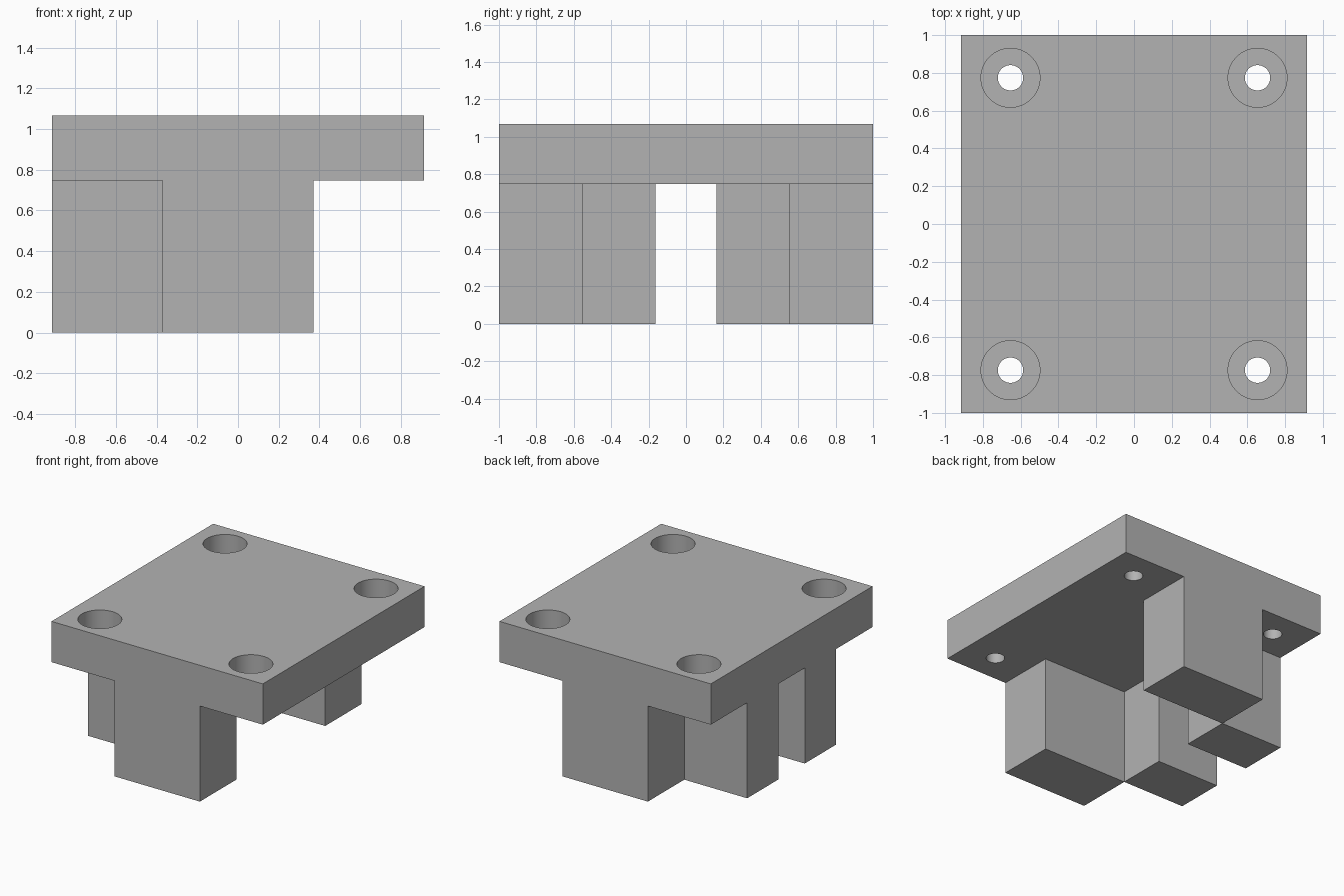
import bpy
import bmesh
import math
from mathutils import Matrix, Vector

if "Cube" in bpy.data.objects:
    bpy.data.objects.remove(bpy.data.objects["Cube"], do_unlink=True)

HALF_X, HALF_Y = 0.915, 1.0
LEG_H, TOP = 0.748, 1.067
LEG_X, LEG_Y, GAP_Y = 0.37, 0.55, 0.162
HOLE_X, HOLE_Y = 0.654, 0.774
BORE_R, SCREW_R, BORE_DEPTH = 0.156, 0.067, 0.2

grey = bpy.data.materials.new("plain grey")
grey.use_nodes = True
colour = (0.45, 0.45, 0.45, 1)
grey.diffuse_color = colour
grey.node_tree.nodes["Principled BSDF"].inputs["Base Color"].default_value = colour


def add_object(name, bm):
    mesh = bpy.data.meshes.new(name)
    bm.to_mesh(mesh)
    bm.free()
    mesh.materials.append(grey)
    obj = bpy.data.objects.new(name, mesh)
    bpy.context.collection.objects.link(obj)
    return obj


# Flat top plate
bm = bmesh.new()
size = Matrix.Diagonal((2 * HALF_X, 2 * HALF_Y, TOP - LEG_H, 1))
bmesh.ops.create_cube(bm, size=1, matrix=Matrix.Translation((0, 0, (TOP + LEG_H) / 2)) @ size)

# Score the underside along the leg outlines
cuts = [(0, d) for d in (-LEG_X, LEG_X)]
cuts += [(1, d) for d in (-LEG_Y, -GAP_Y, GAP_Y, LEG_Y)]
for axis, d in cuts:
    normal = Vector((0, 0, 0))
    normal[axis] = 1
    bmesh.ops.bisect_plane(bm, geom=bm.verts[:] + bm.edges[:] + bm.faces[:],
                           plane_co=normal * d, plane_no=normal)


def is_leg(face):
    c = face.calc_center_median()
    if face.normal.z > -0.9:
        return False
    end_leg = abs(c.x) < LEG_X and abs(c.y) > LEG_Y
    side_leg = c.x < -LEG_X and GAP_Y < abs(c.y) < LEG_Y
    return end_leg or side_leg


# Pull the two end legs and two side legs down to the floor
bm.normal_update()
for face in [f for f in bm.faces if is_leg(f)]:
    leg = bmesh.ops.extrude_face_region(bm, geom=[face])["geom"]
    bmesh.ops.translate(bm, verts=[v for v in leg if isinstance(v, bmesh.types.BMVert)],
                        vec=(0, 0, -LEG_H))
    if face.is_valid:
        bmesh.ops.delete(bm, geom=[face], context="FACES_ONLY")
bmesh.ops.dissolve_limit(bm, angle_limit=math.radians(1), verts=bm.verts[:], edges=bm.edges[:])
bmesh.ops.recalc_face_normals(bm, faces=bm.faces[:])
body = add_object("mounting_block", bm)

# Stepped cutters for the four counterbored screw holes
bm = bmesh.new()
low, seat, high = LEG_H - 0.1, TOP - BORE_DEPTH, TOP + 0.1
profile = [(0, low), (SCREW_R, low), (SCREW_R, seat), (BORE_R, seat), (BORE_R, high), (0, high)]
for sx in (-1, 1):
    for sy in (-1, 1):
        centre = Vector((sx * HOLE_X, sy * HOLE_Y, 0))
        points = [bm.verts.new(centre + Vector((r, 0, z))) for r, z in profile]
        edges = [bm.edges.new(pair) for pair in zip(points, points[1:])]
        bmesh.ops.spin(bm, geom=points + edges, cent=centre, axis=(0, 0, 1),
                       angle=math.tau, steps=64)
bmesh.ops.remove_doubles(bm, verts=bm.verts[:], dist=0.0005)
bmesh.ops.recalc_face_normals(bm, faces=bm.faces[:])
cutter = add_object("screw_hole_cutter", bm)
cutter.hide_render = True

# Drill the holes and drop the cutter
drill = body.modifiers.new("screw holes", "BOOLEAN")
drill.operation = "DIFFERENCE"
drill.solver = "EXACT"
drill.object = cutter
bpy.ops.object.select_all(action="DESELECT")
body.select_set(True)
bpy.context.view_layer.objects.active = body
bpy.ops.object.modifier_apply(modifier=drill.name)
bpy.data.objects.remove(cutter, do_unlink=True)
bpy.ops.object.shade_smooth_by_angle(angle=math.radians(30))
